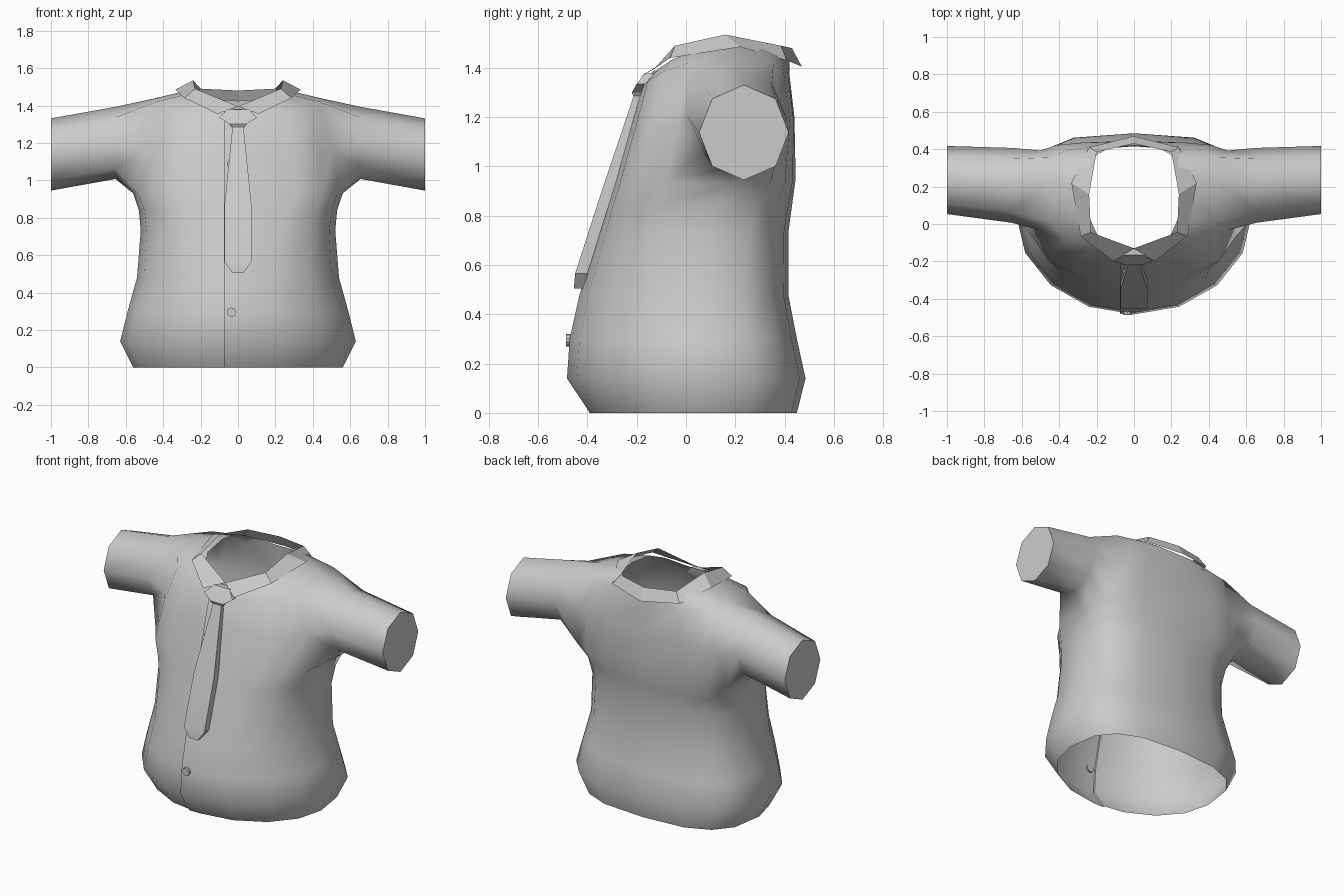
import bpy, bmesh, math
from mathutils import Vector

if "Cube" in bpy.data.objects:
    bpy.data.objects.remove(bpy.data.objects["Cube"])

N = 16


def make_object(name, verts, faces, angle=40):
    bm = bmesh.new()
    vs = [bm.verts.new(v) for v in verts]
    for f in faces:
        bm.faces.new([vs[i] for i in f])
    bmesh.ops.delete(bm, geom=[v for v in bm.verts if not v.link_faces], context='VERTS')
    bmesh.ops.recalc_face_normals(bm, faces=bm.faces)
    me = bpy.data.meshes.new(name)
    bm.to_mesh(me)
    bm.free()
    ob = bpy.data.objects.new(name, me)
    bpy.context.collection.objects.link(ob)
    bpy.ops.object.select_all(action='DESELECT')
    ob.select_set(True)
    bpy.context.view_layer.objects.active = ob
    bpy.ops.object.shade_smooth_by_angle(angle=math.radians(angle))
    return ob


def spow(v, e):
    return math.copysign(abs(v) ** e, v)


# Torso rows: z front, z side, z back, half width, y front, y side, y back,
# front roundness, back roundness
rows = [
    (0.00, 0.00, 0.00, .56, -.39, .05, .45, 1, .7),
    (0.14, 0.14, 0.14, .63, -.483, .05, .485, 1, .7),
    (0.30, 0.30, 0.30, .59, -.472, .05, .45, 1, .7),
    (0.48, 0.48, 0.48, .54, -.432, .06, .415, .95, .7),
    (0.73, 0.73, 0.73, .52, -.353, .09, .415, .8, .7),
    (0.84, 0.84, 0.84, .53, -.32, .12, .43, .7, .65),
    (0.95, 0.93, 0.95, .56, -.285, .18, .445, .6, .5),
    (1.15, 1.17, 1.20, .53, -.228, .22, .44, .6, .25),
    (1.33, 1.435, 1.37, .46, -.175, .22, .42, .65, .4),
    (1.38, 1.485, 1.425, .25, -.13, .2, .42, .7, .7),
]


def ring(zf, zs, zb, hw, yf, ys, yb, ef, eb):
    pts = []
    for k in range(N):
        a = 2 * math.pi * k / N
        s, c = math.sin(a), math.cos(a)
        front = c > 0
        y = ys + spow(abs(c), ef if front else eb) * ((yf if front else yb) - ys)
        z = zs + c * c * ((zf if front else zb) - zs)
        pts.append(Vector((hw * spow(s, ef if front else .7), y, z)))
    # Front overlap: the panel edge lies just in front of the other panel
    under = pts[0].lerp(pts[-1], .075 / -pts[-1].x)
    return pts + [under, under + Vector((0, -.012, 0))]


rings = [ring(*r) for r in rows]
verts = [p for r in rings for p in r]
W = N + 2
vid = lambda r, k: r * W + k % W
A = 6  # armpit row: sleeve opening spans rows A..A+2
faces = []
for r in range(len(rows) - 1):
    for k in range(W):
        if r in (A, A + 1) and k in (3, 4, 11, 12):
            continue
        faces.append((vid(r, k), vid(r, k + 1), vid(r + 1, k + 1), vid(r + 1, k)))

# Sleeves: eight-sided tubes grown from the openings, with closed ends
for side, m in ((1, 4), (-1, 12)):
    f, b = m - side, m + side
    loop = [vid(A + 2, m), vid(A + 2, f), vid(A + 1, f), vid(A, f),
            vid(A, m), vid(A, b), vid(A + 1, b), vid(A + 2, b)]
    for x, yc, zc, ry, rz in ((.655, .207, 1.2, .2, .193), (1.0, .235, 1.138, .182, .193)):
        start = len(verts)
        for i in range(8):
            a = i * math.pi / 4
            verts.append(Vector((side * x, yc - ry * math.sin(a), zc + rz * math.cos(a))))
        new = list(range(start, start + 8))
        for i in range(8):
            j = (i + 1) % 8
            faces.append((loop[i], loop[j], new[j], new[i]))
        loop = new
    faces.append(tuple(loop))
make_object("shirt_body", verts, faces, 65)

# Collar: fold line and turned-down outer edge, mirrored in x
top = [(0, -.13, 1.395), (.23, -.045, 1.49), (.24, .16, 1.535), (.2, .385, 1.49), (0, .43, 1.48)]
outer = [(.11, -.2, 1.355), (.285, -.065, 1.44), (.335, .22, 1.485), (.24, .41, 1.43), (0, .47, 1.405)]
cv, cf = [], []
for s in (1, -1):
    base = len(cv)
    cv += [(s * x, y, z) for line in (top, outer) for x, y, z in line]
    for a in range(base, base + 4):
        cf.append((a, a + 1, a + 6, a + 5))
make_object("collar", cv, cf, 20)


# Tie parts: mirrored outlines (half width, z, y front, y back) turned into solids
def slab(name, outline):
    loop = [(x, z, f, b) for x, z, f, b in outline]
    loop += [(-x, z, f, b) for x, z, f, b in reversed(outline)]
    n = len(loop)
    v = [(x, f, z) for x, z, f, b in loop] + [(x, b, z) for x, z, f, b in loop]
    h = n // 2
    fs = [(i, (i + 1) % n, n + (i + 1) % n, n + i) for i in range(n)]
    for i in range(h - 1):
        q = (i, i + 1, n - 2 - i, n - 1 - i)
        fs += [q, tuple(n + j for j in reversed(q))]
    return make_object(name, v, fs, 20)


slab("tie_blade", [(.028, 1.30, -.208, -.17), (.072, .87, -.352, -.305),
                   (.073, .565, -.45, -.40), (.03, .505, -.455, -.41)])
slab("tie_knot", [(.055, 1.38, -.165, -.13), (.1, 1.335, -.2, -.14),
                  (.045, 1.30, -.22, -.16), (.035, 1.285, -.213, -.165)])

# Buttons down the front edge
for i, (z, y) in enumerate(((.295, -.474), (.7, -.365), (1.09, -.25))):
    bpy.ops.mesh.primitive_cylinder_add(vertices=10, radius=.025, depth=.025,
                                        location=(-.035, y, z),
                                        rotation=(math.radians(90), 0, 0))
    bpy.context.object.name = f"button_{i + 1}"
